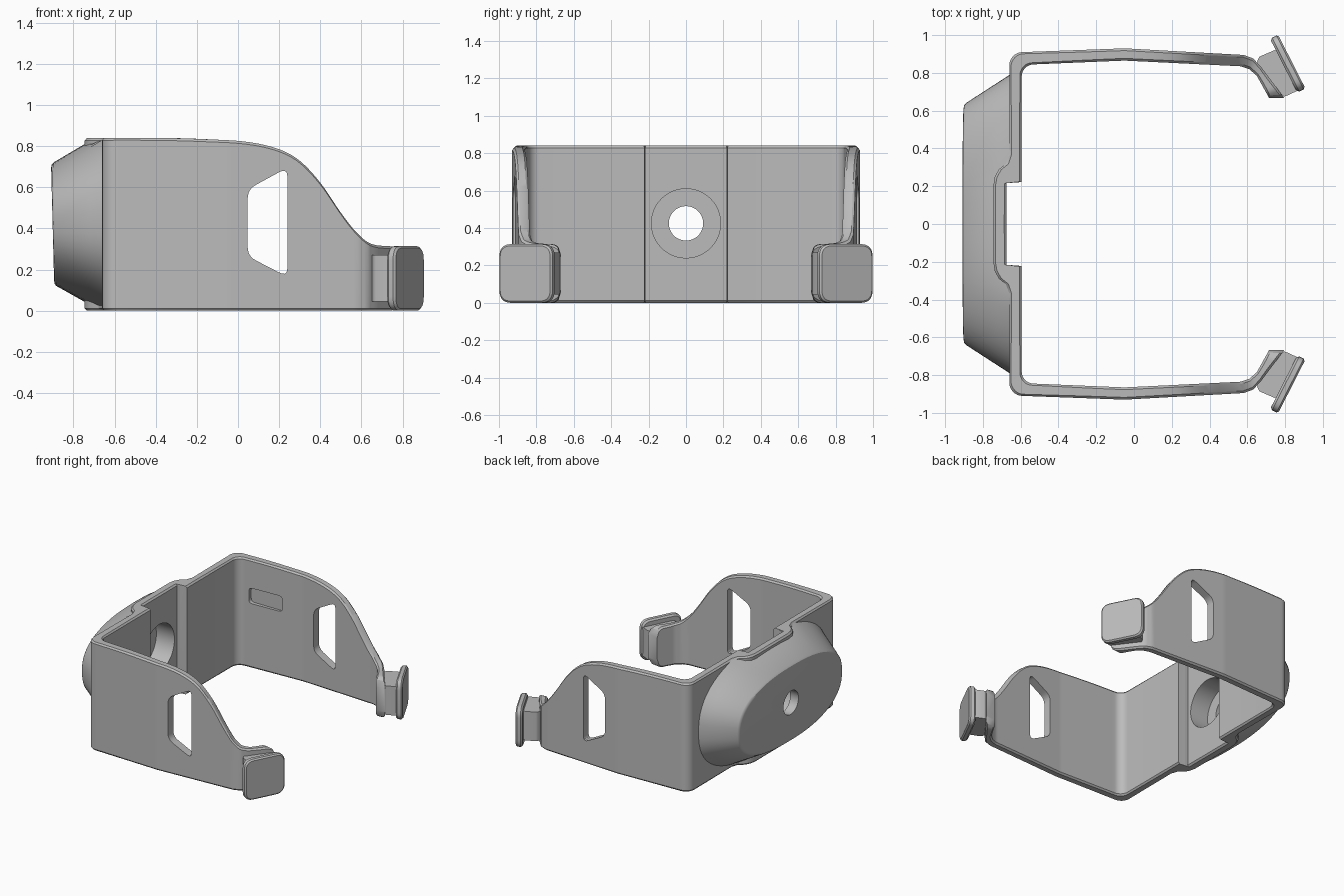
import bpy, bmesh, math
from mathutils import Vector

cube = bpy.data.objects.get("Cube")
if cube:
    bpy.data.objects.remove(cube, do_unlink=True)

grey = bpy.data.materials.new("plain grey")
grey.use_nodes = True
colour = (0.5, 0.5, 0.5, 1)
grey.diffuse_color = colour
grey.node_tree.nodes["Principled BSDF"].inputs["Base Color"].default_value = colour


def loft(name, rings):
    """Skin a list of equal-length point rings and cap both ends."""
    bm = bmesh.new()
    rows = [[bm.verts.new(p) for p in ring] for ring in rings]
    n = len(rows[0])
    for a, b in zip(rows, rows[1:]):
        for i in range(n):
            j = (i + 1) % n
            bm.faces.new((a[i], a[j], b[j], b[i]))
    bm.faces.new(rows[0])
    bm.faces.new(rows[-1])
    bmesh.ops.recalc_face_normals(bm, faces=bm.faces)
    mesh = bpy.data.meshes.new(name)
    bm.to_mesh(mesh)
    bm.free()
    obj = bpy.data.objects.new(name, mesh)
    bpy.context.collection.objects.link(obj)
    mesh.materials.append(grey)
    return obj


def rounded(pts, r, n=5):
    """Round the corners of a 2D polygon."""
    out = []
    for i, p in enumerate(pts):
        p = Vector(p)
        a = p + (Vector(pts[i - 1]) - p).normalized() * r
        b = p + (Vector(pts[(i + 1) % len(pts)]) - p).normalized() * r
        for k in range(n + 1):
            t = k / n
            out.append(a * (1 - t) ** 2 + p * 2 * t * (1 - t) + b * t * t)
    return out


def rectangle(w, h):
    return [(-w, -h), (w, -h), (w, h), (-w, h)]


def select_only(obj):
    bpy.ops.object.select_all(action='DESELECT')
    obj.select_set(True)
    bpy.context.view_layer.objects.active = obj


def cut(obj, cutters):
    select_only(obj)
    for c in cutters:
        mod = obj.modifiers.new("cut", 'BOOLEAN')
        mod.operation = 'DIFFERENCE'
        mod.solver = 'EXACT'
        mod.object = c
        bpy.ops.object.modifier_apply(modifier=mod.name)


# Height of the band's upper edge along x
EDGE = [(-0.8, 0.84), (-0.4, 0.84), (-0.15, 0.833), (0.05, 0.82), (0.2, 0.785),
        (0.3, 0.73), (0.4, 0.625), (0.5, 0.48), (0.57, 0.39), (0.64, 0.33),
        (0.72, 0.315), (0.9, 0.315)]


def slope(i):
    a, b = EDGE[max(i - 1, 0)], EDGE[min(i + 1, len(EDGE) - 1)]
    return (b[1] - a[1]) / (b[0] - a[0])


def edge_height(x):
    for i in range(len(EDGE) - 1):
        (x0, z0), (x1, z1) = EDGE[i], EDGE[i + 1]
        if x <= x1:
            w = x1 - x0
            t = (x - x0) / w
            return (z0 * (1 + 2 * t) * (1 - t) ** 2 + z1 * t * t * (3 - 2 * t)
                    + w * slope(i) * t * (1 - t) ** 2 + w * slope(i + 1) * t * t * (t - 1))
    return EDGE[-1][1]


# Half plan of the band: outer and inner points, from the middle to the arm tip
plan = [((-0.745, 0), (-0.675, 0)), ((-0.745, 0.2), (-0.675, 0.218)),
        ((-0.737, 0.25), (-0.595, 0.222)), ((-0.715, 0.29), (-0.595, 0.26)),
        ((-0.677, 0.32), (-0.595, 0.3)), ((-0.66, 0.37), (-0.595, 0.36))]
for k in range(9):
    a = math.pi / 2 * k / 8
    c, s = math.cos(a), math.sin(a)
    plan.append(((-0.59 - 0.07 * c, 0.84 + 0.07 * s), (-0.53 - 0.065 * c, 0.78 + 0.065 * s)))
plan += [((-0.05, 0.93), (-0.05, 0.865)), ((0.58, 0.895), (0.565, 0.835)),
         ((0.63, 0.877), (0.61, 0.82)), ((0.67, 0.835), (0.65, 0.785)),
         ((0.795, 0.668), (0.715, 0.668))]
plan = [(Vector(o), Vector(i)) for o, i in plan]

stations = [plan[0]]
for (o0, i0), (o1, i1) in zip(plan, plan[1:]):
    n = max(1, round((o1 - o0).length / 0.02)) if o1.x > -0.58 else 1
    stations += [(o0.lerp(o1, k / n), i0.lerp(i1, k / n)) for k in range(1, n + 1)]


def section(outer, inner, side):
    """Chamfered upright cross-section of the band."""
    ch, r = 0.012, 0.06
    z0, z1 = 0.0, edge_height(outer.x)
    if outer.x > 0.65 and outer.y < 0.668 + r:      # rounded arm tip
        d = r - (outer.y - 0.668)
        e = r - math.sqrt(max(r * r - d * d, 0))
        z0, z1 = z0 + e, z1 - e
    d = (inner - outer).normalized() * ch
    prof = [(outer, z0 + ch), (outer, z1 - ch), (outer + d, z1), (inner - d, z1),
            (inner, z1 - ch), (inner, z0 + ch), (inner - d, z0), (outer + d, z0)]
    return [(p.x, p.y * side, z) for p, z in prof]


rings = [section(o, i, -1) for o, i in reversed(stations[1:])]
rings += [section(o, i, 1) for o, i in stations]
band = loft("band", rings)


# Domed back housing: tapered oval, held within the band height
def oval(x, ry, rz, zc, tilt=0.0, n=72):
    ring = []
    for k in range(n):
        a = 2 * math.pi * k / n
        c, s = math.cos(a), math.sin(a)
        y = ry * math.copysign(abs(c) ** 0.82, c)
        z = zc + rz * math.copysign(abs(s) ** 0.82, s)
        z = min(max(z, 0.004), 0.836)
        ring.append((x - tilt * (z - zc), y, z))
    return ring


housing = loft("back_housing", [
    oval(-0.65, 0.795, 0.44, 0.43), oval(-0.72, 0.75, 0.398, 0.427),
    oval(-0.89, 0.64, 0.3, 0.421, 0.02), oval(-0.898, 0.63, 0.29, 0.42, 0.026),
    oval(-0.901, 0.615, 0.275, 0.42, 0.026)])


# Cutters
def disc(x, r, n=48):
    return [(x, r * math.cos(2 * math.pi * k / n), 0.425 + r * math.sin(2 * math.pi * k / n))
            for k in range(n)]


bore = loft("bore_cutter", [disc(-0.83, 0.185), disc(-0.5, 0.185)])
hole = loft("hole_cutter", [disc(-1.0, 0.092), disc(-0.5, 0.092)])
channel = loft("channel_cutter", [[(x, y, z + 0.42) for y, z in rectangle(0.216, 0.6)]
                                  for x in (-0.685, -0.5)])
outline = rounded([(0.047, 0.265), (0.047, 0.59), (0.24, 0.695), (0.24, 0.165)], 0.045)
window = loft("window_cutter", [[(x, y, z) for x, z in outline] for y in (-1.2, 1.2)])
outline = rounded(rectangle(0.14, 0.06), 0.03)
recess = loft("recess_cutter", [[(x - 0.36, y, z + 0.56) for x, z in outline]
                                for y in (0.78, 0.876)])
cut(band, [bore, window, recess])
cut(housing, [channel, bore, hole])
for c in (bore, hole, channel, window, recess):
    bpy.data.objects.remove(c, do_unlink=True)

# Arm ends: a neck carrying a tilted rounded pad on each side
parts = [band, housing]
along, normal = Vector((0.453, -0.891)), Vector((0.891, 0.453))
centre = Vector((0.835, 0.86))
neck_plan = rounded([(0.65, 0.855), (0.662, 0.885), (0.755, 0.925), (0.88, 0.712),
                     (0.8, 0.675), (0.77, 0.68), (0.69, 0.79)], 0.008, 2)
for side, label in ((1, "left"), (-1, "right")):
    rings = []
    for depth, inset in ((-0.048, 0.012), (-0.036, 0), (-0.01, 0), (0, 0.01)):
        ring = []
        for u, v in rounded(rectangle(0.16 - inset, 0.157 - inset), 0.07 - inset, 6):
            p = centre + along * u + normal * depth
            ring.append((p.x, p.y * side, v + 0.157))
        rings.append(ring)
    parts.append(loft(label + "_pad", rings))
    parts.append(loft(label + "_neck", [[(p.x, p.y * side, z) for p in neck_plan]
                                        for z in (0.045, 0.27)]))

for obj in parts:
    select_only(obj)
    bpy.ops.object.shade_smooth_by_angle(angle=math.radians(30))
